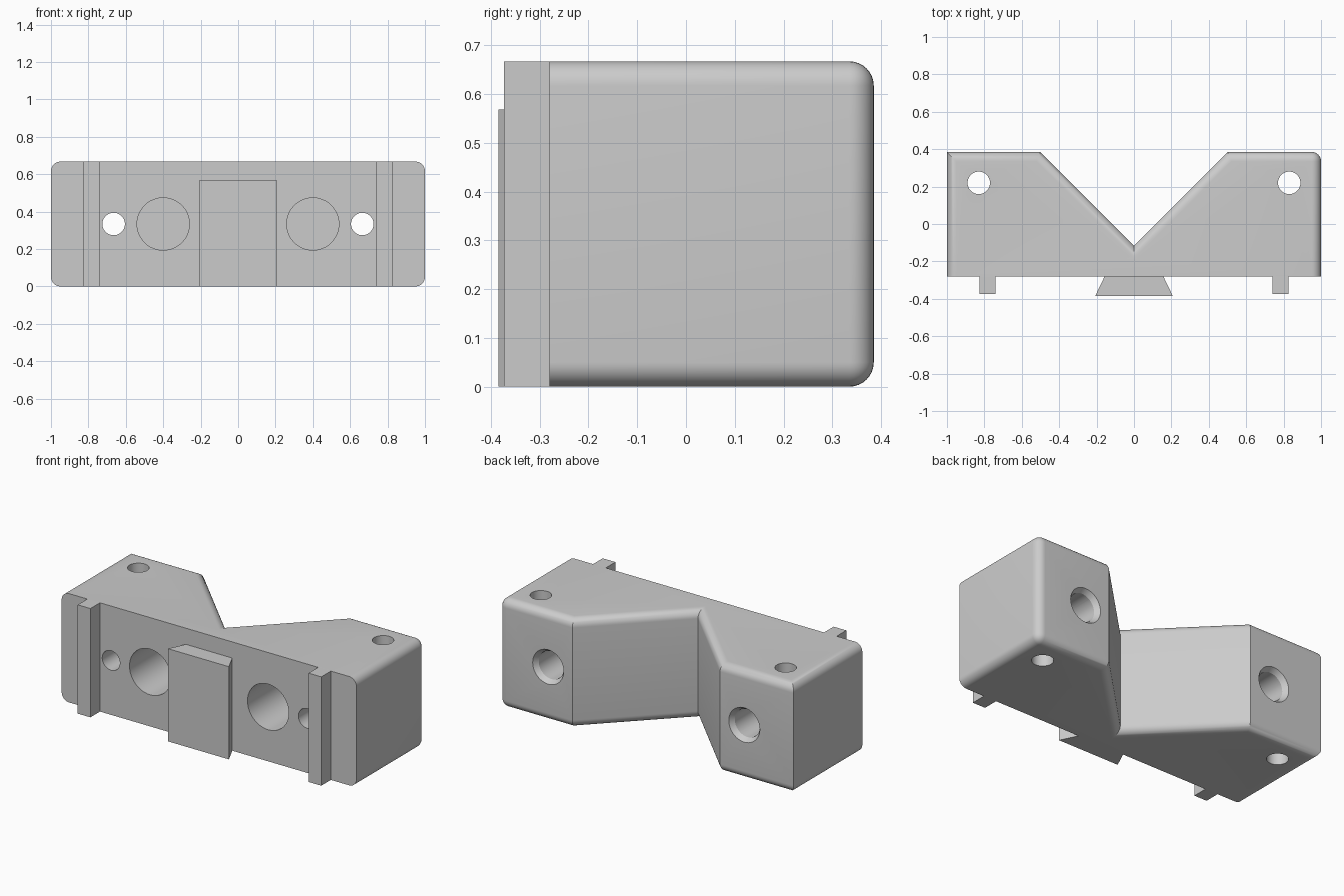
import bpy, bmesh, math
from mathutils import Vector

if "Cube" in bpy.data.objects:
    bpy.data.objects.remove(bpy.data.objects["Cube"])

H = 0.667              # height of the block
FRONT, BACK = -0.28, 0.385
R = 0.05               # edge rounding

grey = bpy.data.materials.new("plain_grey")
grey.diffuse_color = (0.6, 0.6, 0.6, 1)
grey.use_nodes = True
grey.node_tree.nodes["Principled BSDF"].inputs["Base Color"].default_value = grey.diffuse_color


def prism(name, outline, height, round_edge=None):
    """Extrude an xy outline upward from z = 0, optionally rounding chosen edges."""
    bm = bmesh.new()
    base = bm.faces.new([bm.verts.new((x, y, 0)) for x, y in outline])
    top = bmesh.ops.extrude_face_region(bm, geom=[base])["geom"]
    verts = [v for v in top if isinstance(v, bmesh.types.BMVert)]
    bmesh.ops.translate(bm, verts=verts, vec=(0, 0, height))
    bmesh.ops.recalc_face_normals(bm, faces=bm.faces)
    if round_edge:
        edges = [e for e in bm.edges if round_edge(*(v.co for v in e.verts))]
        bmesh.ops.bevel(bm, geom=edges, offset=R, offset_type='OFFSET', segments=8,
                        profile=0.5, affect='EDGES', clamp_overlap=False)
    mesh = bpy.data.meshes.new(name)
    bm.to_mesh(mesh)
    bm.free()
    obj = bpy.data.objects.new(name, mesh)
    bpy.context.collection.objects.link(obj)
    mesh.materials.append(grey)
    return obj


def drill(target, start, end, r1, r2=None):
    """Cut a round (or tapered) hole running from start to end."""
    start, end = Vector(start), Vector(end)
    axis = end - start
    bpy.ops.mesh.primitive_cone_add(
        vertices=48, radius1=r1, radius2=r1 if r2 is None else r2, depth=axis.length,
        location=(start + end) / 2,
        rotation=Vector((0, 0, 1)).rotation_difference(axis).to_euler())
    cutter = bpy.context.object
    cutter.data.materials.append(grey)
    mod = target.modifiers.new("hole", 'BOOLEAN')
    mod.operation, mod.solver, mod.object = 'DIFFERENCE', 'EXACT', cutter
    bpy.context.view_layer.objects.active = target
    bpy.ops.object.modifier_apply(modifier=mod.name)
    bpy.data.objects.remove(cutter)


def rounded(a, b):
    """All horizontal edges off the front face, plus one rear upright corner."""
    if abs(a.z - b.z) < 1e-4:
        return max(a.y, b.y) > FRONT + 0.01
    return a.x > 0.99 and a.y > 0.3


# Main block with a V notch in the back
block = prism("notched_block", [(-1, FRONT), (1, FRONT), (1, BACK), (0.5, BACK),
                                (0, -0.115), (-0.5, BACK), (-1, BACK)], H, rounded)

for s in (-1, 1):
    # Vertical pin holes
    drill(block, (s * 0.83, 0.22, -0.1), (s * 0.83, 0.22, H + 0.1), 0.06)
    # Blind round pockets in the front
    drill(block, (s * 0.4, FRONT - 0.1, H / 2), (s * 0.4, FRONT + 0.32, H / 2), 0.14)
    # Screw holes, widened and chamfered at the back
    x = s * 0.665
    drill(block, (x, FRONT - 0.1, H / 2), (x, BACK + 0.1, H / 2), 0.06)
    drill(block, (x, BACK - 0.35, H / 2), (x, BACK + 0.1, H / 2), 0.085)
    drill(block, (x, BACK - 0.03, H / 2), (x, BACK + 0.01, H / 2), 0.085, 0.112)

# Upright ribs on the front
for side, s in (("left", -1), ("right", 1)):
    x0, x1 = sorted((s * 0.74, s * 0.826))
    prism(side + "_rib", [(x0, -0.373), (x1, -0.373), (x1, FRONT), (x0, FRONT)], H)

# Dovetail key in the middle of the front
prism("dovetail_key", [(-0.207, -0.384), (0.207, -0.384), (0.157, FRONT), (-0.157, FRONT)], 0.568)

# Smooth the rounded surfaces, keep hard corners crisp
bpy.ops.object.select_all(action='DESELECT')
block.select_set(True)
bpy.context.view_layer.objects.active = block
bpy.ops.object.shade_smooth_by_angle(angle=math.radians(30))
